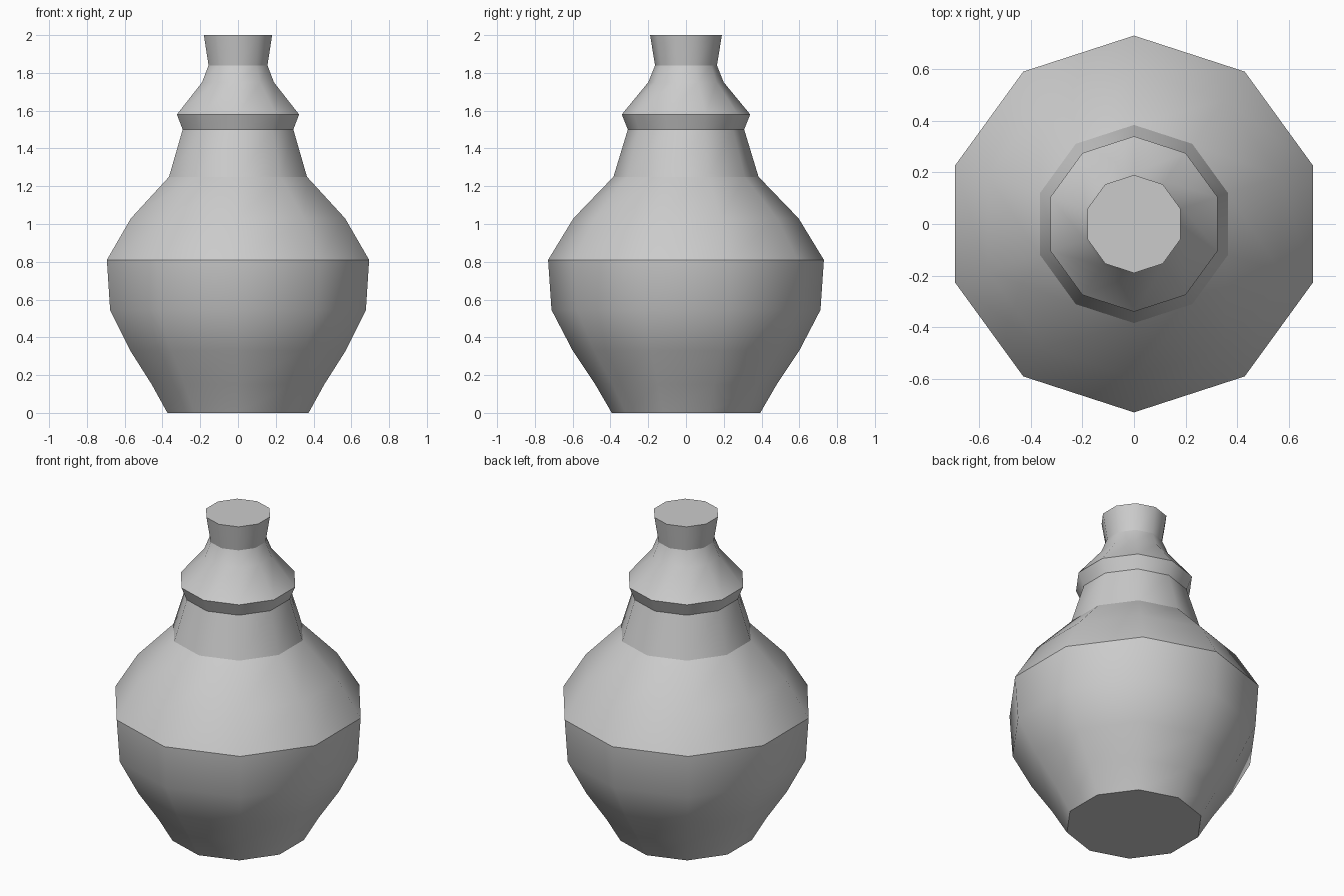
import bpy, bmesh
from math import sin, cos, pi

if "Cube" in bpy.data.objects:
    bpy.data.objects.remove(bpy.data.objects["Cube"])

SIDES = 10
# Profile from base to rim: radius, height, hard ring
PROFILE = [
    (0.393, 0.00, True), (0.48, 0.15, False), (0.60, 0.33, False),
    (0.712, 0.545, False), (0.73, 0.81, True), (0.596, 1.03, False),
    (0.384, 1.25, True), (0.308, 1.50, True), (0.34, 1.58, True),
    (0.20, 1.75, False), (0.164, 1.84, True), (0.19, 2.00, True),
]

bm = bmesh.new()
rings = []
for r, z, hard in PROFILE:
    rings.append([bm.verts.new((r * cos(pi / 2 + 2 * pi * i / SIDES),
                                r * sin(pi / 2 + 2 * pi * i / SIDES), z))
                  for i in range(SIDES)])

# Walls
for a, b in zip(rings, rings[1:]):
    for i in range(SIDES):
        j = (i + 1) % SIDES
        bm.faces.new((a[i], a[j], b[j], b[i])).smooth = True

# Flat base and closed mouth
bm.faces.new(rings[0][::-1])
bm.faces.new(rings[-1])

# Hard creases around the body, collar and rim
for (r, z, hard), ring in zip(PROFILE, rings):
    if hard:
        for i in range(SIDES):
            bm.edges.get((ring[i], ring[(i + 1) % SIDES])).smooth = False

mesh = bpy.data.meshes.new("bottle")
bm.to_mesh(mesh)
bm.free()
bottle = bpy.data.objects.new("bottle", mesh)
bpy.context.collection.objects.link(bottle)
